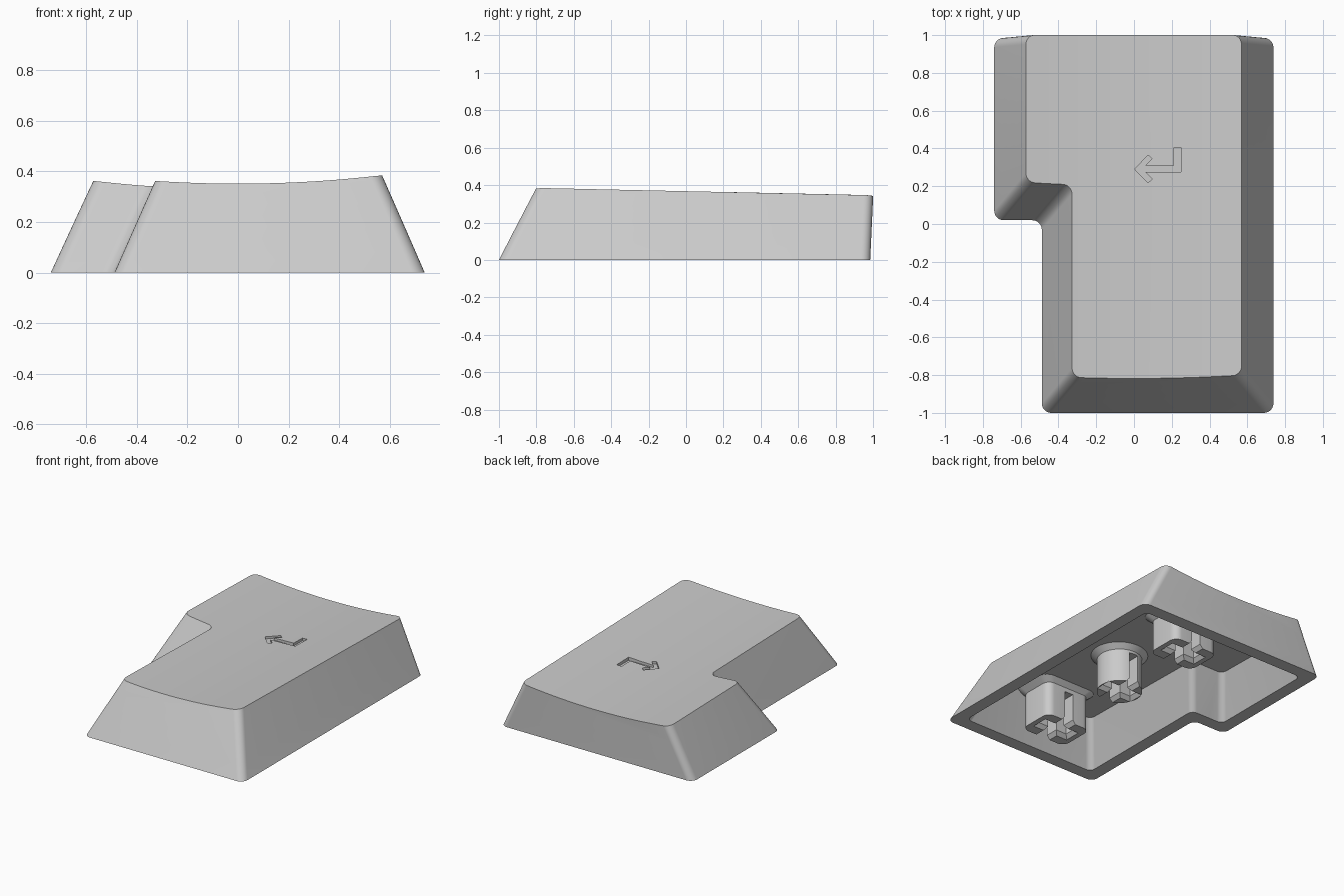
import bpy, bmesh, math
from mathutils import Vector

cube = bpy.data.objects.get("Cube")
if cube:
    bpy.data.objects.remove(cube, do_unlink=True)

grey = bpy.data.materials.new("mid grey plastic")
grey.use_nodes = True
grey.diffuse_color = (0.595, 0.595, 0.595, 1)
grey.node_tree.nodes["Principled BSDF"].inputs["Base Color"].default_value = grey.diffuse_color


def loft(name, rings):
    """Closed solid through rings of equal point count."""
    bm = bmesh.new()
    loops = [[bm.verts.new(p) for p in ring] for ring in rings]
    n = len(loops[0])
    for low, high in zip(loops, loops[1:]):
        for i in range(n):
            j = (i + 1) % n
            bm.faces.new((low[i], low[j], high[j], high[i]))
    bm.faces.new(loops[0][::-1])
    bm.faces.new(loops[-1])
    bmesh.ops.recalc_face_normals(bm, faces=bm.faces)
    mesh = bpy.data.meshes.new(name)
    bm.to_mesh(mesh)
    bm.free()
    mesh.materials.append(grey)
    ob = bpy.data.objects.new(name, mesh)
    bpy.context.collection.objects.link(ob)
    return ob


def activate(ob):
    bpy.ops.object.select_all(action="DESELECT")
    ob.select_set(True)
    bpy.context.view_layer.objects.active = ob


def cut(ob, cutter):
    cutter.hide_render = True
    mod = ob.modifiers.new("cut", "BOOLEAN")
    mod.operation = "DIFFERENCE"
    mod.solver = "EXACT"
    mod.object = cutter
    activate(ob)
    bpy.ops.object.modifier_apply(modifier=mod.name)
    bpy.data.objects.remove(cutter, do_unlink=True)


def smooth(ob):
    activate(ob)
    bpy.ops.object.shade_smooth_by_angle(angle=math.radians(28))


def rounded(corners, r, steps=7):
    """Round every right-angled corner of a 2D outline."""
    pts = []
    n = len(corners)
    for i in range(n):
        p = Vector(corners[i])
        a = (Vector(corners[i - 1]) - p).normalized()
        b = (Vector(corners[(i + 1) % n]) - p).normalized()
        for k in range(steps + 1):
            t = math.pi / 2 * k / steps
            pts.append(p + r * ((1 - math.sin(t)) * a + (1 - math.cos(t)) * b))
    return pts


def at(points, z):
    return [(p[0], p[1], z) for p in points]


# Footprint limits: left, right, front, back, notch x, notch y
BASE = (-0.74, 0.738, -1.0, 0.985, -0.488, 0.02)
TOP = (-0.583, 0.58, -0.812, 1.0, -0.328, 0.208)
INWARD = (1, -1, 1, -1, 1, 1)
TOP_Z = 0.362
TILT = 0.0218
CEILING = 0.78


def level(t, y):
    """Height a fraction t of the way up, sloping down to the back."""
    return t * (TOP_Z - TILT * (y + 0.8))


def footprint(t, inset=0.0, r=0.05):
    l, ri, f, b, nx, ny = (lo + (hi - lo) * t + s * inset
                           for lo, hi, s in zip(BASE, TOP, INWARD))
    outline = [(l, ny), (nx, ny), (nx, f), (ri, f), (ri, b), (l, b)]
    return [(p.x, p.y, level(t, p.y)) for p in rounded(outline, r)]


def dish(x, y):
    return 0.351 + 0.104 * x * x - TILT * (y + 0.8)


# Shell: tapered body, dished top, hollow underside
shell = loft("keycap_shell", [footprint(i * 0.25) for i in range(6)])


def dish_ring(y):
    xs = [-0.9 + 1.8 * i / 36 for i in range(37)]
    return [(x, y, dish(x, y)) for x in xs] + [(0.9, y, 1), (-0.9, y, 1)]


cut(shell, loft("dish_cutter", [dish_ring(-1.3), dish_ring(1.3)]))
cut(shell, loft("hollow_cutter", [footprint(t, 0.09, 0.04) for t in (-0.15, CEILING)]))

# Engraved return arrow
arrow = [(0.004, 0.29), (0.074, 0.365), (0.096, 0.345), (0.059, 0.31), (0.212, 0.31),
         (0.212, 0.405), (0.249, 0.405), (0.249, 0.275), (0.059, 0.275),
         (0.096, 0.238), (0.074, 0.218)]
cut(shell, loft("arrow_cutter", [at(arrow, 0.312), at(arrow, 0.5)]))
smooth(shell)


# Mounting posts with a flared root and a cross-shaped socket
def box_outline(w, d):
    return [(-w / 2, -d / 2), (w / 2, -d / 2), (w / 2, d / 2), (-w / 2, d / 2)]


def post(name, section, cx, cy):
    def place(points, z, scale=1.0):
        return [(cx + p[0] * scale, cy + p[1] * scale, z) for p in points]

    root = level(CEILING, cy)
    ob = loft(name, [place(section, z, s) for z, s in
                     ((0.0, 1), (root - 0.035, 1), (root, 1.26), (root + 0.01, 1.26))])
    for w, d in ((0.235, 0.074), (0.068, 0.3)):
        arm = box_outline(w, d)
        cut(ob, loft("socket_cutter", [place(arm, -0.1), place(arm, 0.215)]))
        # Bevelled lead-in at the mouth of the socket
        mouth = box_outline(w + 0.043, d + 0.043)
        cut(ob, loft("lead_in_cutter", [place(mouth, -0.01), place(mouth, 0.0), place(arm, 0.027)]))
    smooth(ob)


POST_X = 0.122
circle = [(0.147 * math.cos(math.tau * i / 40), 0.147 * math.sin(math.tau * i / 40)) for i in range(40)]
post("centre_post", circle, POST_X, 0)
for label, y in (("front", -0.64), ("back", 0.64)):
    post(label + "_post", rounded(box_outline(0.35, 0.26), 0.054), POST_X, y)
